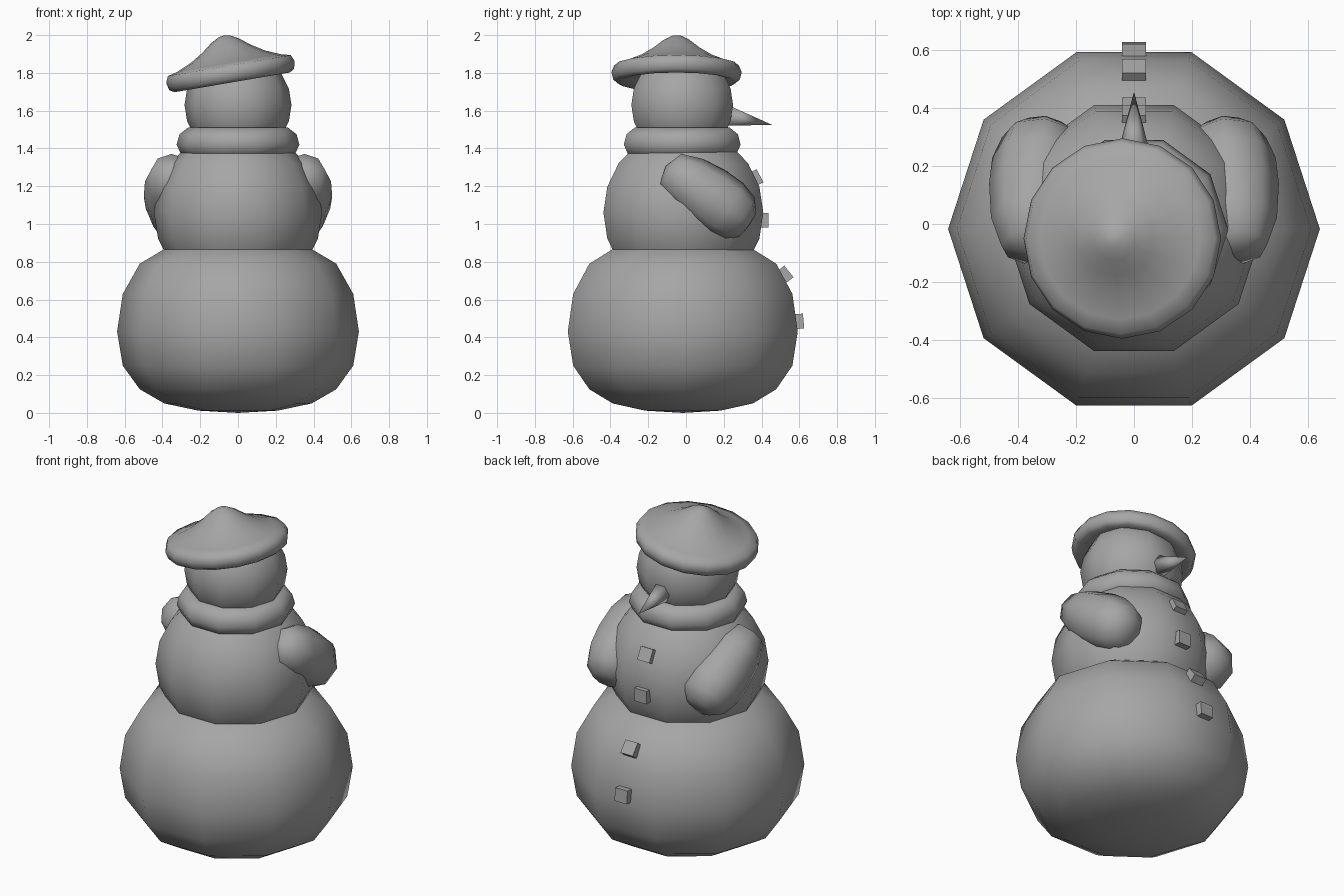
import bpy, bmesh, math
from mathutils import Vector, Matrix

old = bpy.data.objects.get("Cube")
if old:
    bpy.data.objects.remove(old, do_unlink=True)

GREY = (0.38, 0.38, 0.38, 1)
grey = bpy.data.materials.new("plain grey")
grey.use_nodes = True
grey.diffuse_color = GREY
grey.node_tree.nodes["Principled BSDF"].inputs["Base Color"].default_value = GREY


def finish(name, bm, matrix, smooth=True):
    """Turn a bmesh into a named, placed and shaded object."""
    bmesh.ops.transform(bm, matrix=matrix, verts=bm.verts)
    bmesh.ops.recalc_face_normals(bm, faces=bm.faces)
    for face in bm.faces:
        face.smooth = smooth
    mesh = bpy.data.meshes.new(name)
    bm.to_mesh(mesh)
    bm.free()
    mesh.materials.append(grey)
    obj = bpy.data.objects.new(name, mesh)
    bpy.context.collection.objects.link(obj)
    return obj


def lathe(name, profile, sides, matrix):
    """Spin (radius, height) points around z; radius 0 makes a pole."""
    bm = bmesh.new()
    rings = []
    for r, z in profile:
        if r == 0:
            rings.append([bm.verts.new((0, 0, z))] * sides)
        else:
            turns = [math.tau * i / sides for i in range(sides)]
            rings.append([bm.verts.new((r * math.cos(a), r * math.sin(a), z)) for a in turns])
    for low, high in zip(rings, rings[1:]):
        for i in range(sides):
            j = (i + 1) % sides
            corners = dict.fromkeys((low[i], low[j], high[j], high[i]))
            bm.faces.new(list(corners))
    return finish(name, bm, matrix)


def ball_profile(radius):
    lats = [math.radians(a) for a in range(-72, 73, 18)]
    middle = [(radius * math.cos(a), radius * math.sin(a)) for a in lats]
    return [(0, -radius)] + middle + [(0, radius)]


def at(x, y, z):
    return Matrix.Translation((x, y, z))


# Snowballs: the lowest is squashed where it sits on the ground
base = [(0, 0), (.21, .012), (.39, .05), (.52, .125), (.61, .25), (.64, .43),
        (.61, .63), (.52, .79), (.385, .87), (.2, .93), (0, .95)]
lathe("lower_body", base, 10, at(0, -.017, 0))
lathe("upper_body", ball_profile(.445), 10, at(0, -.014, 1.06))
lathe("head", ball_profile(.283), 10, at(0, -.02, 1.63))

# Scarf ring around the neck
scarf = [(.22, 1.36), (.295, 1.355), (.325, 1.42), (.31, 1.475), (.265, 1.51), (.2, 1.5)]
lathe("scarf", scarf, 10, at(0, -.02, 0))

# Tilted hat with a rolled brim and a pointed crown
hat = [(0, .05), (.24, .025), (.31, .005), (.335, .02), (.345, .06), (.33, .095),
       (.28, .108), (.2, .142), (.13, .185), (.075, .228), (.03, .252), (0, .258)]
lathe("hat", hat, 16, at(-.03, -.05, 1.745) @ Matrix.Rotation(math.radians(-9.7), 4, "Y"))

# Cone nose
root, tip = Vector((0, .21, 1.575)), Vector((0, .455, 1.525))
aim = (tip - root).to_track_quat("Z", "Y").to_matrix().to_4x4()
lathe("nose", [(0, 0), (.065, 0), (0, (tip - root).length)], 6, Matrix.Translation(root) @ aim)

# Arms: stubby mittens reaching forwards and down
for side, word in ((1, "left"), (-1, "right")):
    axis = Vector((-.05 * side, .42, -.3)).to_track_quat("Z", "X").to_matrix().to_4x4()
    stub = [(0, -.28), (.1, -.25), (.145, -.14), (.165, 0), (.165, .11),
            (.14, .2), (.08, .255), (0, .265)]
    lathe(word + "_arm", stub, 8, at(.335 * side, .12, 1.145) @ axis)

# Buttons: small blocks laid against the body
for i, (y, z, tilt) in enumerate(((.6, .485, 5), (.527, .735, 38), (.413, 1.02, 0), (.372, 1.245, 28))):
    bm = bmesh.new()
    bmesh.ops.create_cube(bm, size=1)
    place = at(0, y, z) @ Matrix.Rotation(math.radians(tilt), 4, "X")
    finish("button_%d" % (i + 1), bm, place @ Matrix.Diagonal((.082, .045, .078, 1)), False)
